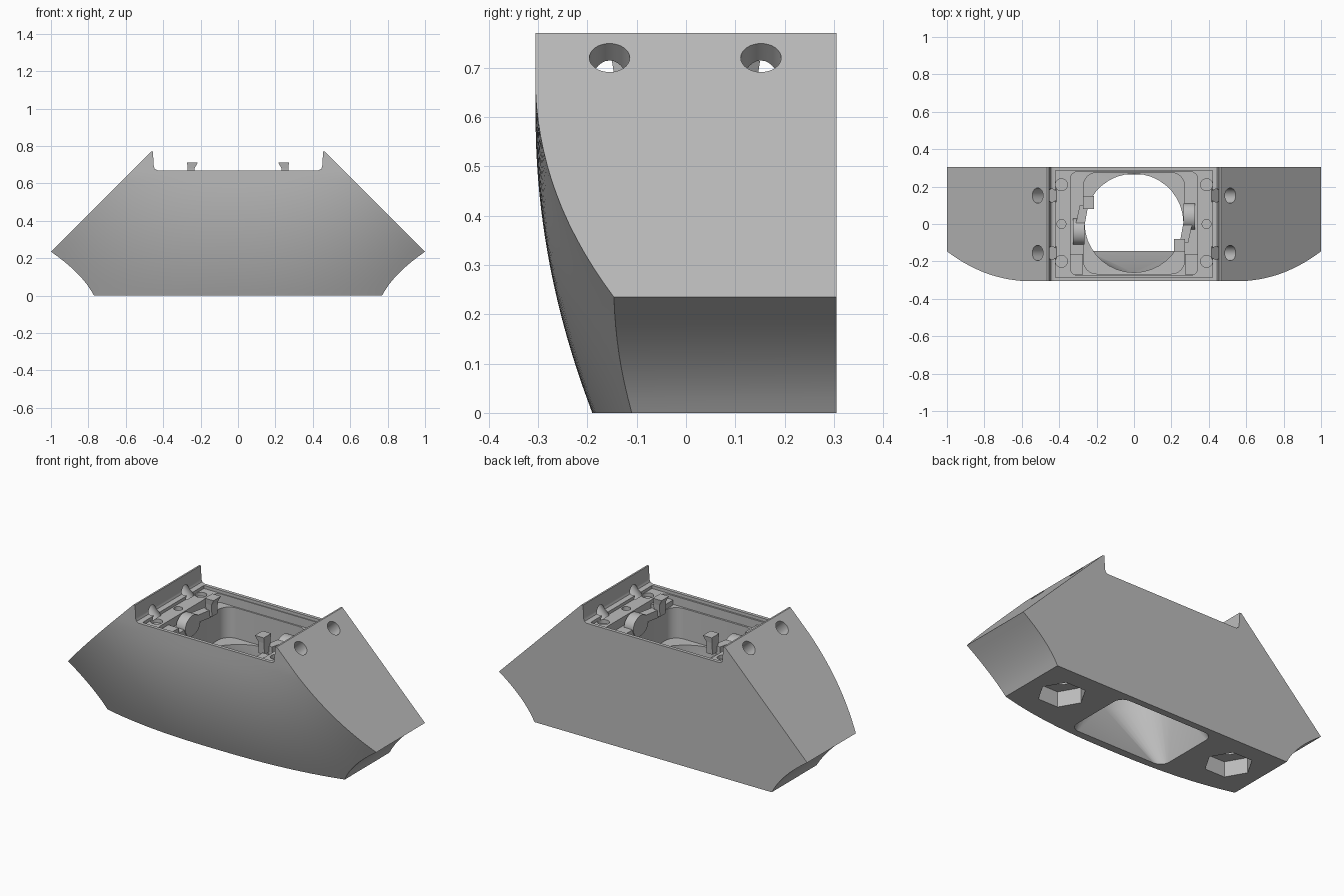
import bpy
import bmesh
import math

if "Cube" in bpy.data.objects:
    bpy.data.objects.remove(bpy.data.objects["Cube"], do_unlink=True)

grey = bpy.data.materials.new("plain grey")
grey.use_nodes = True
grey.diffuse_color = (0.5, 0.5, 0.5, 1)
grey.node_tree.nodes["Principled BSDF"].inputs["Base Color"].default_value = (0.5, 0.5, 0.5, 1)


def loft(name, rings):
    """Closed solid through a list of rings with equal point counts."""
    bm = bmesh.new()
    loops = [[bm.verts.new(p) for p in ring] for ring in rings]
    n = len(loops[0])
    for a, b in zip(loops, loops[1:]):
        for i in range(n):
            j = (i + 1) % n
            bm.faces.new((a[i], a[j], b[j], b[i]))
    bm.faces.new(loops[0][::-1])
    bm.faces.new(loops[-1])
    bmesh.ops.recalc_face_normals(bm, faces=bm.faces)
    mesh = bpy.data.meshes.new(name)
    bm.to_mesh(mesh)
    bm.free()
    mesh.materials.append(grey)
    obj = bpy.data.objects.new(name, mesh)
    bpy.context.collection.objects.link(obj)
    return obj


def rounded(x0, x1, y0, y1, r, z, steps=10):
    """Rounded rectangle ring; a circle when r is half the size."""
    corners = [(x1 - r, y1 - r), (x0 + r, y1 - r), (x0 + r, y0 + r), (x1 - r, y0 + r)]
    ring = []
    for q, (cx, cy) in enumerate(corners):
        for k in range(steps):
            a = (q + k / (steps - 1) * 0.98 + 0.01) * math.pi / 2
            ring.append((cx + r * math.cos(a), cy + r * math.sin(a), z))
    return ring


def polygon(cx, cy, r, z, n):
    return [(cx + r * math.cos(2 * math.pi * k / n),
             cy + r * math.sin(2 * math.pi * k / n), z) for k in range(n)]


def rect(x0, x1, y0, y1, z):
    return [(x0, y0, z), (x1, y0, z), (x1, y1, z), (x0, y1, z)]


def select(obj):
    bpy.ops.object.select_all(action="DESELECT")
    obj.select_set(True)
    bpy.context.view_layer.objects.active = obj


def cut(target, cutter):
    cutter.hide_render = True
    mod = target.modifiers.new("cut", "BOOLEAN")
    mod.operation = "DIFFERENCE"
    mod.solver = "EXACT"
    mod.object = cutter
    select(target)
    bpy.ops.object.modifier_apply(modifier=mod.name)
    bpy.data.objects.remove(cutter, do_unlink=True)


def smooth(obj):
    select(obj)
    bpy.ops.object.shade_smooth_by_angle(angle=math.radians(28))


# Outer shell: doubly curved front, flat back, sloping shoulders, hollow lower ends
BACK, TOP, WAIST = 0.305, 0.77, 0.235


def half_width(z):
    if z >= WAIST:
        return 1 - (z - WAIST)
    t = z / WAIST
    return 0.77 + 0.23 * t - 0.11 * t * (1 - t)


def front_y(x, z):
    lean = 0.115 * max(0, 1 - z / 0.6) ** 2
    bow = 0.154 * abs(x) ** 2.5 * max(0, 1 - (z / 0.64) ** 1.4)
    return -BACK + lean + bow


heights = [WAIST * i / 8 for i in range(8)]
heights += [WAIST + (TOP - WAIST) * i / 18 for i in range(19)]
rings = []
for z in heights:
    w = half_width(z)
    xs = [w * (i / 16 - 1) for i in range(33)]
    rings.append([(x, front_y(x, z), z) for x in xs] + [(w, BACK, z), (-w, BACK, z)])
shell = loft("shell", rings)

# Top notch leaving a thin upright lip at each end
notch = [(0.43, 0.67), (0.445, 0.677), (0.45, 0.69), (0.457, 0.8)]
notch = [(-x, z) for x, z in notch[::-1]] + notch
cut(shell, loft("notch_cutter", [[(x, y, z) for x, z in notch] for y in (-0.4, 0.4)]))

# Shallow seat inside the notch
cut(shell, loft("seat_cutter", [rect(-0.42, 0.42, -0.285, 0.285, z) for z in (0.652, 0.72)]))

# Through passage: rectangular mouth below, round throat, boxed chamber above
R = 0.264
cut(shell, loft("passage_cutter", [
    rounded(-0.31, 0.31, -0.14, 0.265, 0.05, -0.01),
    rounded(-R, R, 0.005 - R, 0.005 + R, R, 0.3),
    rounded(-R, R, 0.005 - R, 0.005 + R, R, 0.42),
    rounded(-0.27, 0.27, -0.266, 0.274, 0.07, 0.421),
    rounded(-0.27, 0.27, -0.266, 0.274, 0.07, 0.6),
    rounded(-0.34, 0.34, -0.275, 0.28, 0.04, 0.601),
    rounded(-0.34, 0.34, -0.275, 0.28, 0.04, 0.72)]))

for s in (-1, 1):
    # Hexagonal pockets with a bolt hole, underneath
    cut(shell, loft("hex_cutter", [polygon(s * 0.56, 0.09, 0.128, z, 6) for z in (-0.02, 0.09)]))
    cut(shell, loft("bolt_cutter", [polygon(s * 0.56, 0.09, 0.05, z, 24) for z in (0.05, 0.16)]))
    # Angled holes through the shoulders
    for y in (-0.155, 0.152):
        bpy.ops.mesh.primitive_cylinder_add(
            vertices=32, radius=0.041, depth=0.24, location=(s * 0.515, y, 0.72),
            rotation=(0, s * math.pi / 4, 0))
        cut(shell, bpy.context.object)
    # Screw recesses along the seat
    for y, r in ((0.21, 0.032), (0, 0.024), (-0.2, 0.032)):
        cut(shell, loft("screw_cutter", [polygon(s * 0.388, y, r, z, 24) for z in (0.63, 0.7)]))
smooth(shell)

for s, side in ((1, "left"), (-1, "right")):
    # Corner shelf beside the chamber
    xs = sorted((s * 0.272, s * 0.345))
    loft(side + "_shelf", [rect(*xs, -0.27, -0.16, z) for z in (0.595, 0.63)])

    # Latch: round drum, arm and raised hooked tip
    drum = [[(s * x, s * (0.04 + 0.07 * math.cos(a)), 0.6 + 0.06 * math.sin(a))
             for a in (2 * math.pi * k / 32 for k in range(32))] for x in (0.265, 0.325)]
    smooth(loft(side + "_latch_drum", drum))
    arm = [(0.27, 0.04), (0.32, 0.04), (0.29, -0.1), (0.245, -0.1)]
    loft(side + "_latch_arm", [[(s * x, s * y, z) for x, y in arm] for z in (0.6, 0.645)])
    tip_low = rect(0.232, 0.27, -0.14, -0.09, 0.61)
    tip_mid = rect(0.232, 0.27, -0.145, -0.085, 0.68)
    tip_top = rect(0.215, 0.272, -0.15, -0.08, 0.713)
    loft(side + "_latch_tip", [[(s * x, s * y, z) for x, y, z in ring]
                               for ring in (tip_low, tip_mid, tip_top)])
